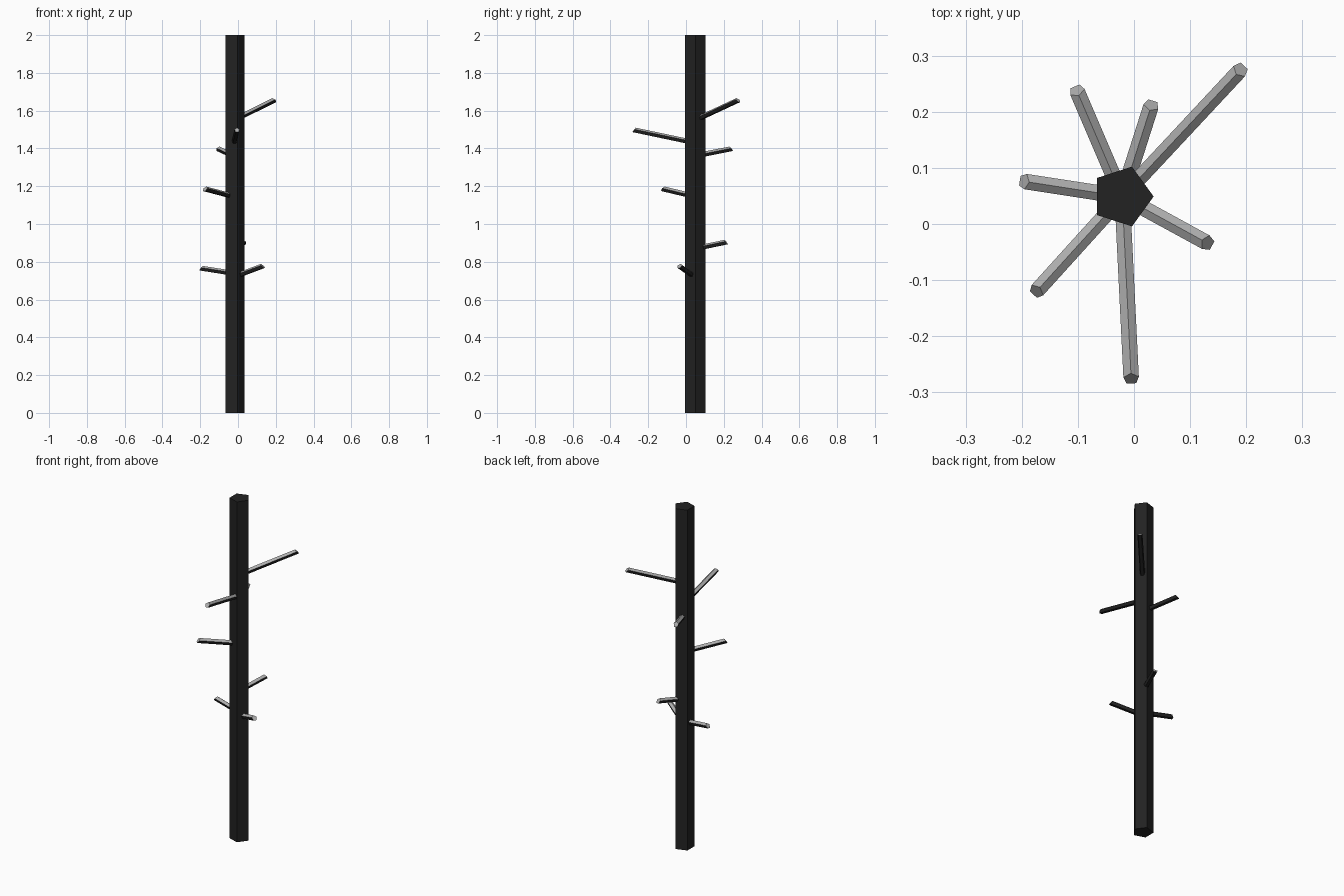
import bpy, bmesh, math
from mathutils import Vector

cube = bpy.data.objects.get("Cube")
if cube:
    bpy.data.objects.remove(cube)


def material(name, value):
    mat = bpy.data.materials.new(name)
    mat.use_nodes = True
    color = (value, value, value, 1)
    mat.diffuse_color = color
    mat.node_tree.nodes["Principled BSDF"].inputs["Base Color"].default_value = color
    return mat


DARK = material("dark bark", 0.016)
PALE = material("pale grey bark", 0.42)
CENTER = Vector((-0.021, 0.049, 0))
SIDES = 5


def prism(name, lower, upper, mats, rule=None):
    """Closed solid between two rings, with materials chosen by a face rule."""
    bm = bmesh.new()
    a = [bm.verts.new(p) for p in lower]
    b = [bm.verts.new(p) for p in upper]
    n = len(a)
    for i in range(n):
        j = (i + 1) % n
        bm.faces.new((a[i], a[j], b[j], b[i]))
    bm.faces.new(a[::-1])
    bm.faces.new(b)
    bmesh.ops.recalc_face_normals(bm, faces=bm.faces)
    for f in bm.faces:
        f.normal_update()
        f.material_index = rule(f.normal) if rule else 0
    mesh = bpy.data.meshes.new(name)
    bm.to_mesh(mesh)
    bm.free()
    for m in mats:
        mesh.materials.append(m)
    obj = bpy.data.objects.new(name, mesh)
    bpy.context.collection.objects.link(obj)


# Five-sided trunk
ring = [CENTER + 0.056 * Vector((math.cos(t), math.sin(t), 0))
        for t in (math.tau * i / SIDES for i in range(SIDES))]
prism("trunk", ring, [p + Vector((0, 0, 2)) for p in ring], [DARK])


def branch(name, tip, base_z, radius=0.0145):
    """Ridge-up pentagonal twig with a slanted tip and a pale upper side."""
    tip = Vector(tip)
    out = Vector((tip.x - CENTER.x, tip.y - CENTER.y, 0)).normalized()
    start = CENTER + out * 0.03
    start.z = base_z
    along = (tip - start).normalized()
    side = along.cross(Vector((0, 0, 1))).normalized()
    up = side.cross(along)

    def section(at, lean):
        points = []
        for i in range(SIDES):
            t = math.tau * i / SIDES
            h = math.cos(t)
            points.append(at + radius * (side * math.sin(t) + up * h - along * h * lean))
        return points

    prism(name, section(start, 0), section(tip, 0.5), [DARK, PALE],
          lambda n: 1 if n.z > 0.1 else 0)


# Branches: tip position and height at the trunk
for name, tip, base_z in (
    ("top_back_left_branch", (0.19, 0.275, 1.655), 1.56),
    ("top_front_branch", (-0.005, -0.276, 1.497), 1.435),
    ("upper_back_right_branch", (-0.102, 0.238, 1.397), 1.365),
    ("middle_front_right_branch", (-0.174, -0.12, 1.185), 1.15),
    ("lower_back_branch", (0.031, 0.212, 0.903), 0.875),
    ("bottom_right_branch", (-0.196, 0.076, 0.765), 0.742),
    ("bottom_front_left_branch", (0.131, -0.034, 0.777), 0.73),
):
    branch(name, tip, base_z)
